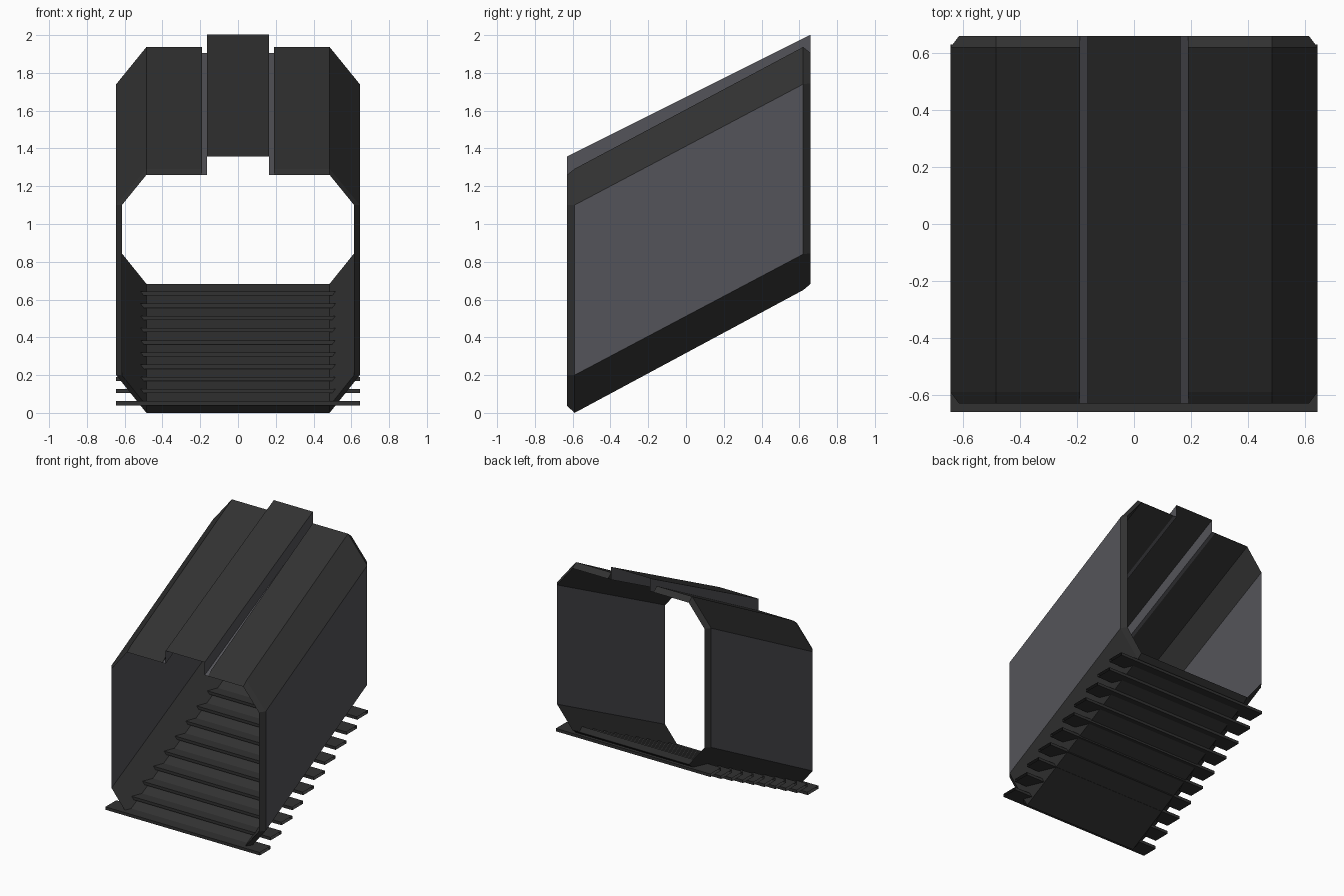
import bpy

if "Cube" in bpy.data.objects:
    bpy.data.objects.remove(bpy.data.objects["Cube"])


def material(name, colour):
    m = bpy.data.materials.new(name)
    m.diffuse_color = (*colour, 1)
    m.use_nodes = True
    m.node_tree.nodes["Principled BSDF"].inputs["Base Color"].default_value = m.diffuse_color
    return m


DARK = material("dark_grey", (0.031, 0.031, 0.031))
LIGHT = material("mid_grey", (0.088, 0.088, 0.1))


def make(name, verts, faces, indices=None):
    me = bpy.data.meshes.new(name)
    me.from_pydata(verts, [], faces)
    me.materials.append(DARK)
    me.materials.append(LIGHT)
    if indices:
        for p, i in zip(me.polygons, indices):
            p.material_index = i
    ob = bpy.data.objects.new(name, me)
    bpy.context.collection.objects.link(ob)
    return ob


RISE = 0.645          # climb of the tunnel from front to back
FRONT, BACK = -0.63, 0.66


def ring(half, y):
    """Open section: right half plus its mirror image, from slot to slot."""
    return [(x, y, z) for x, z in half] + [(-x, y, z) for x, z in reversed(half)]


# Tunnel shell: inner skin runs to the ends, outer skin is set back behind a bevelled rim
inner = [(0.19, 1.26), (0.485, 1.26), (0.615, 1.10), (0.615, 0.20), (0.485, 0.038)]
outer_front = [(0.19, 1.292), (0.485, 1.292), (0.645, 1.10), (0.645, 0.20), (0.485, 0.0)]
outer_back = [(0.19, 1.937), (0.485, 1.937), (0.645, 1.74), (0.645, 0.84), (0.485, 0.65)]
inner_back = [(x, z + RISE) for x, z in inner]
rings = [ring(inner, FRONT), ring(outer_front, -0.59),
         ring(outer_back, 0.62), ring(inner_back, BACK)]
n = len(rings[0])
verts = [v for r in rings for v in r]
faces, mats = [], []
for a in range(4):                       # front rim, outer skin, back rim, inner skin
    b = (a + 1) % 4
    for i in range(n - 1):
        faces.append((a * n + i, a * n + i + 1, b * n + i + 1, b * n + i))
        is_side = i in (2, n - 4)
        mats.append(1 if is_side and a in (1, 3) else 0)
for i in (0, n - 1):                     # slot edges beside the roof channel
    faces.append(tuple(a * n + i for a in range(4)))
    mats.append(0)
make("tunnel_shell", verts, faces, mats)

# Raised roof channel: thin sheet with light ledges and side walls
profile = [(-0.19, 1.26), (-0.163, 1.26), (-0.163, 1.357), (0.163, 1.357),
           (0.163, 1.26), (0.19, 1.26)]
k = len(profile)
verts = [(x, FRONT, z) for x, z in profile] + [(x, BACK, z + RISE) for x, z in profile]
faces = [(i, i + 1, k + i + 1, k + i) for i in range(k - 1)]
make("roof_channel", verts, faces, [1, 1, 0, 1, 1])

# Ten hollow step treads, open at the ends and passing through the lower bevels
for s in range(10):
    y, z = -0.66 + s * 0.129, 0.04 + s * RISE / 10
    loop = [(y, z), (y, z + 0.022), (y + 0.129, z + 0.022), (y + 0.129, z)]
    verts = [(x, py, pz) for x in (-0.645, 0.645) for py, pz in loop]
    faces = [(i, (i + 1) % 4, 4 + (i + 1) % 4, 4 + i) for i in range(4)]
    make(f"step_{s + 1}", verts, faces)
